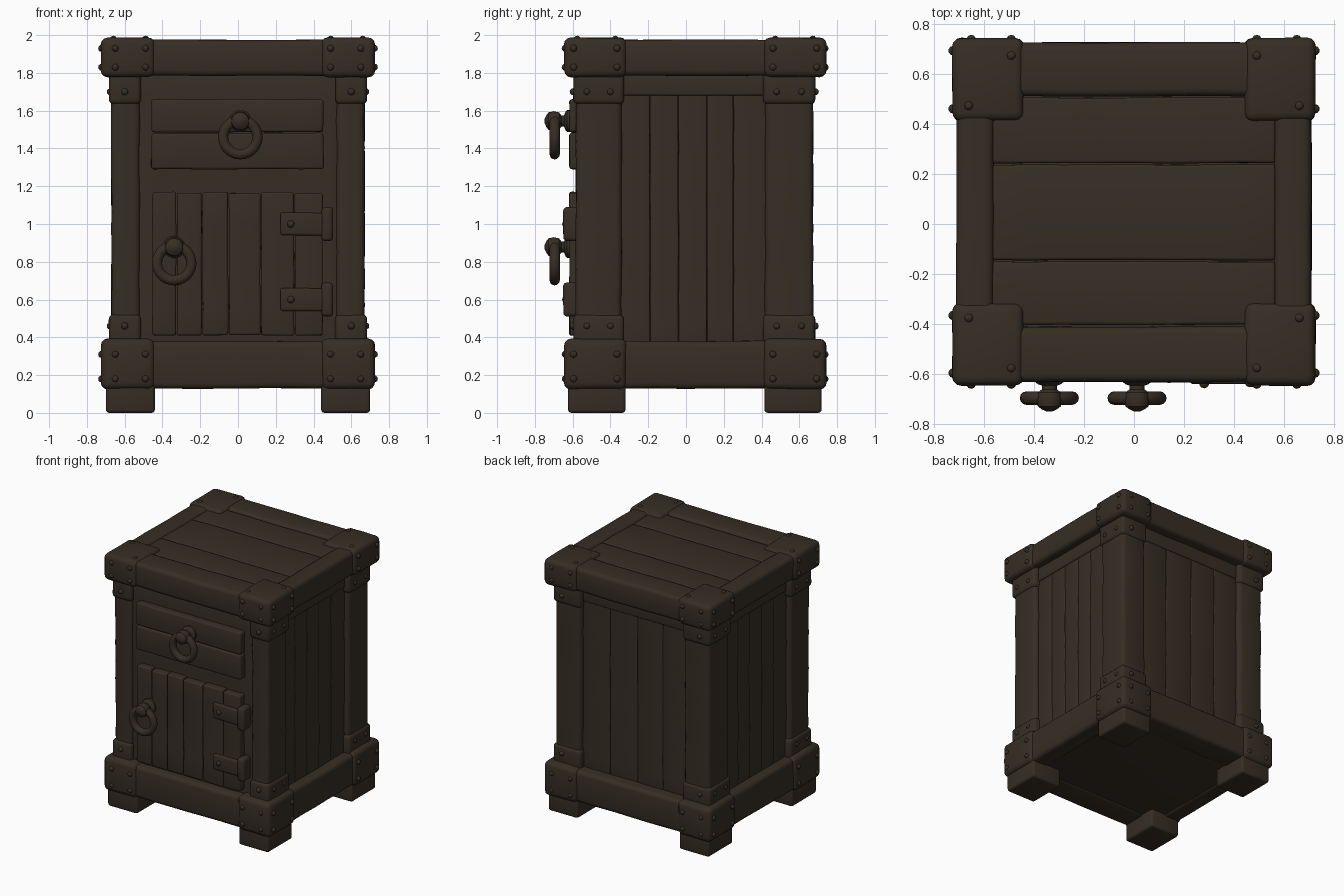
import bpy, bmesh, math
from mathutils import Vector, Matrix, noise

if "Cube" in bpy.data.objects:
    bpy.data.objects.remove(bpy.data.objects["Cube"])

wood = bpy.data.materials.new("dark brown wood")
wood.diffuse_color = (0.037, 0.027, 0.0175, 1)
wood.use_nodes = True
wood.node_tree.nodes["Principled BSDF"].inputs["Base Color"].default_value = wood.diffuse_color


def finish(bm, name, angle=40):
    bmesh.ops.recalc_face_normals(bm, faces=bm.faces[:])
    me = bpy.data.meshes.new(name)
    bm.to_mesh(me)
    bm.free()
    me.materials.append(wood)
    ob = bpy.data.objects.new(name, me)
    bpy.context.collection.objects.link(ob)
    bpy.ops.object.select_all(action='DESELECT')
    ob.select_set(True)
    bpy.context.view_layer.objects.active = ob
    bpy.ops.object.shade_smooth_by_angle(angle=math.radians(angle))
    return ob


def block(name, x, y, z, bevel=0.015, wobble=0.005):
    """Rounded, slightly hand-hewn box between the given (min, max) ranges."""
    bm = bmesh.new()
    bmesh.ops.create_cube(bm, size=1)
    lo = Vector((x[0], y[0], z[0]))
    size = Vector((x[1], y[1], z[1])) - lo
    for v in bm.verts:
        v.co = Vector([lo[i] + (v.co[i] + 0.5) * size[i] for i in range(3)])
    # cross cuts along long axes so the edges can waver
    for ax in range(3):
        cuts = int(size[ax] / 0.13) if wobble else 0
        n = Vector([float(i == ax) for i in range(3)])
        for k in range(1, cuts):
            bmesh.ops.bisect_plane(bm, geom=bm.verts[:] + bm.edges[:] + bm.faces[:],
                                   plane_co=lo + n * size[ax] * k / cuts, plane_no=n)
    if wobble:
        sharp = [e for e in bm.edges if e.calc_face_angle(0) > 1]
    else:
        sharp = bm.edges[:]
    bmesh.ops.bevel(bm, geom=sharp, offset=bevel, segments=3, profile=0.5, affect='EDGES')
    for v in bm.verts:
        v.co += noise.noise_vector(v.co * 5.0) * wobble
    return finish(bm, name)


def lathe_y(name, x, z, profile, sides=20):
    """Solid turned about a y-parallel axis; profile is (y, radius) pairs."""
    bm = bmesh.new()
    rings = [[bm.verts.new((x + r * math.cos(2 * math.pi * i / sides), y,
                            z + r * math.sin(2 * math.pi * i / sides)))
              for i in range(sides)] for y, r in profile]
    for a, b in zip(rings, rings[1:]):
        for i in range(sides):
            j = (i + 1) % sides
            bm.faces.new((a[i], a[j], b[j], b[i]))
    bm.faces.new(rings[0])
    bm.faces.new(rings[-1])
    return finish(bm, name)


def rivets(name, points, r=0.019):
    bm = bmesh.new()
    for p in points:
        bmesh.ops.create_icosphere(bm, subdivisions=2, radius=r, matrix=Matrix.Translation(p))
    finish(bm, name, 60)


def handle(name, x, z):
    """Hanging ring with a knob and a wall plate; z is the ring centre."""
    bpy.ops.mesh.primitive_torus_add(location=(x, -0.695, z), rotation=(math.pi / 2, 0, 0),
                                     major_radius=0.091, minor_radius=0.027,
                                     major_segments=28, minor_segments=12)
    ring = bpy.context.object
    ring.name = name + "_ring"
    ring.data.materials.append(wood)
    bpy.ops.object.shade_smooth()
    lathe_y(name + "_knob", x, z + 0.085,
            [(-0.59, 0.058), (-0.63, 0.058), (-0.64, 0.045), (-0.645, 0.03), (-0.66, 0.03),
             (-0.672, 0.046), (-0.70, 0.052), (-0.728, 0.046), (-0.74, 0.03), (-0.748, 0.012)])


Y0, Y1 = -0.63, 0.725           # front and back of top and base
ENDS = ((-0.645, -0.315), (0.41, 0.742))   # corner piece depths

# inner body and front face board
block("inner_body", (-0.6, 0.6), (-0.53, 0.6), (0.2, 1.9), 0.01, 0)
block("front_frame", (-0.54, 0.54), (-0.562, -0.5), (0.3, 1.8), 0.01, 0.003)

# base and top frame
block("base_floor", (-0.68, 0.68), (-0.6, 0.69), (0.14, 0.36), 0.01, 0)
for y, n in (((Y0, -0.41), "front"), ((0.51, Y1), "back")):
    block(n + "_base_beam", (-0.69, 0.69), y, (0.13, 0.38), 0.03)
    block(n + "_top_beam", (-0.69, 0.69), y, (1.785, 1.975), 0.03)
for s in (-1, 1):
    n = "right" if s > 0 else "left"
    bx = sorted((s * 0.56, s * 0.708))
    block(n + "_base_beam", bx, (-0.6, 0.7), (0.13, 0.38), 0.03)
    block(n + "_top_beam", bx, (-0.6, 0.7), (1.785, 1.975), 0.03)

# top planks
ty = (-0.405, -0.147, 0.24, 0.508)
for i in range(3):
    block(f"top_plank_{i}", (-0.565, 0.565), (ty[i] + 0.003, ty[i + 1] - 0.003), (1.80, 1.964), 0.012, 0.004)

# corner posts, caps, feet and rivets
for s in (-1, 1):
    for k, (ya, yb) in enumerate(ENDS):
        n = ("front" if k == 0 else "back") + ("_right" if s > 0 else "_left")
        inner = 0.52 if k == 0 else 0.45
        py = (-0.585, -0.34) if k == 0 else (0.42, 0.672)
        block(n + "_post", sorted((s * inner, s * 0.67)), py, (0.3, 1.82), 0.03, 0.007)
        cy = (py[0] - 0.012, py[1] + 0.012)
        cx = sorted((s * (inner - 0.006), s * 0.683))
        block(n + "_post_foot_cap", cx, cy, (0.34, 0.52), 0.025, 0.003)
        block(n + "_post_head_cap", cx, cy, (1.635, 1.82), 0.025, 0.003)
        ax = sorted((s * 0.44, s * 0.725))
        block(n + "_base_corner", ax, (ya, yb), (0.125, 0.392), 0.035, 0.004)
        block(n + "_top_corner", ax, (ya, yb), (1.778, 1.986), 0.035, 0.004)
        block(n + "_foot", sorted((s * 0.44, s * 0.70)),
              (-0.625, -0.32) if k == 0 else (0.415, 0.718), (0.0, 0.2), 0.018, 0)
        face = ya if k == 0 else yb
        ins = -1 if k == 0 else 1
        pts = []
        for z in (0.18, 0.31, 1.83, 1.93):
            pts += [(s * 0.722, ya + 0.05, z), (s * 0.722, yb - 0.05, z),
                    (s * 0.49, face - ins * 0.006, z), (s * 0.65, face - ins * 0.006, z)]
        for z in (0.46, 1.70):
            pts += [(s * 0.676, py[0] + 0.06, z), (s * 0.676, py[1] - 0.06, z),
                    (s * 0.60, (cy[0] if k == 0 else cy[1]), z)]
        pts += [(s * 0.49, face - ins * 0.07, 1.978), (s * 0.66, face - ins * 0.27, 1.978)]
        rivets(n + "_rivets", pts)

# side panels: vertical planks with a thin head rail
for s in (-1, 1):
    n = "right" if s > 0 else "left"
    py = (-0.35, -0.19, -0.04, 0.11, 0.25, 0.43)
    for i in range(5):
        block(f"{n}_side_plank_{i}", sorted((s * 0.57, s * 0.632)),
              (py[i] + 0.001, py[i + 1] - 0.001), (0.34, 1.81), 0.006, 0.003)
    block(n + "_side_rail", sorted((s * 0.57, s * 0.642)), (-0.36, 0.44), (1.68, 1.81), 0.012, 0.004)

# back panel planks and rail
bx = (-0.46, -0.24, -0.02, 0.22, 0.46)
for i in range(4):
    block(f"back_plank_{i}", (bx[i] + 0.001, bx[i + 1] - 0.001), (0.57, 0.632), (0.34, 1.81), 0.006, 0.003)
block("back_rail", (-0.47, 0.47), (0.57, 0.642), (1.68, 1.81), 0.012, 0.004)

# drawer front of two boards
for i, z in enumerate(((1.29, 1.482), (1.486, 1.66))):
    block(f"drawer_board_{i}", (-0.46, 0.453), (-0.617, -0.54), z, 0.014, 0.004)

# door planks
dx = (-0.455, -0.325, -0.19, -0.05, 0.12, 0.30, 0.45)
for i in range(6):
    block(f"door_plank_{i}", (dx[i] + 0.002, dx[i + 1] - 0.002), (-0.617, -0.54),
          (0.41, 1.17 - 0.006 * (i % 2)), 0.012, 0.004)

# hinges: strap and upright barrel
for n, z in (("upper", 1.0), ("lower", 0.60)):
    block(n + "_hinge_strap", (0.225, 0.47), (-0.638, -0.58), (z - 0.06, z + 0.06), 0.012, 0.003)
    block(n + "_hinge_barrel", (0.442, 0.503), (-0.65, -0.55), (z - 0.09, z + 0.09), 0.02, 0.002)
    rivets(n + "_hinge_rivet", [(0.28, -0.636, z)], 0.02)

# ring handles
handle("drawer_handle", 0.012, 1.46)
handle("door_handle", -0.338, 0.793)
